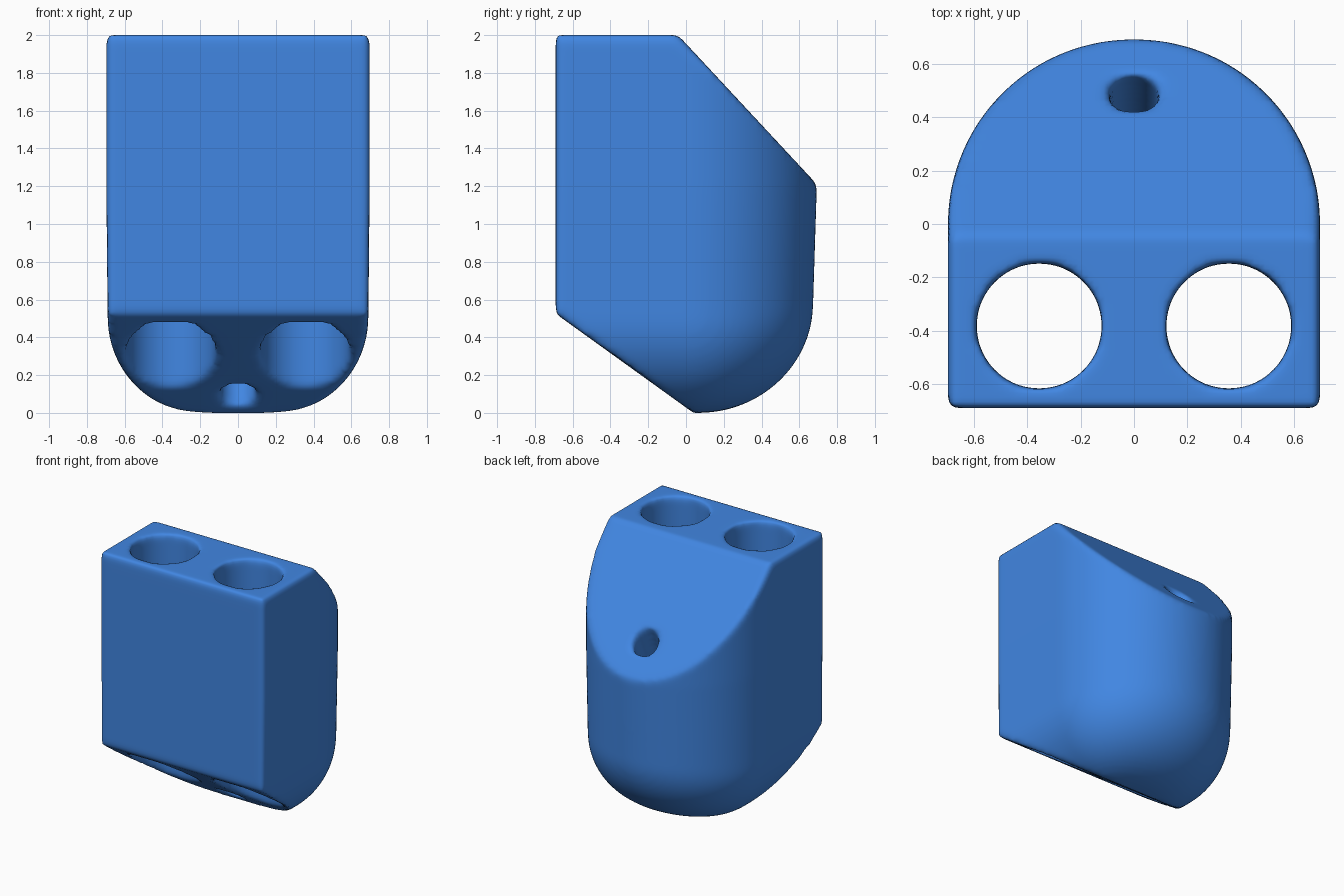
import bpy, bmesh, math
from mathutils import Vector

if "Cube" in bpy.data.objects:
    bpy.data.objects.remove(bpy.data.objects["Cube"])

blue = bpy.data.materials.new("blue")
blue.diffuse_color = (0.053, 0.24, 0.76, 1)
blue.use_nodes = True
blue.node_tree.nodes["Principled BSDF"].inputs["Base Color"].default_value = blue.diffuse_color


def ring(z):
    """D-shaped outline: round back, square front, tucked in near the bottom."""
    def tuck(r):
        t = max(0.0, 1 - max(z, 0) / r)
        return math.sqrt(1 - t * t)
    taper = min(max(z, 0) / 1.2, 1)
    a = 0.2 + 0.485 * tuck(0.5) + 0.012 * taper
    b = 0.07 + 0.585 * tuck(0.56) + 0.038 * taper
    n = 64
    pts = [(a * math.cos(math.pi * i / n), b * math.sin(math.pi * i / n), z)
           for i in range(n + 1)]
    return pts + [(-a, -0.69, z), (a, -0.69, z)]


# Block: stacked outlines, dense over the rounded bottom
levels = [0.56 * (1 - math.cos(math.pi / 2 * i / 20)) for i in range(21)] + [1.2, 2.0]
bm = bmesh.new()
rings = [[bm.verts.new(p) for p in ring(z)] for z in levels]
for lo, hi in zip(rings, rings[1:]):
    for i in range(len(lo)):
        j = (i + 1) % len(lo)
        bm.faces.new((lo[i], lo[j], hi[j], hi[i]))
bm.faces.new(rings[0][::-1])
bm.faces.new(rings[-1])

# Slanted cuts: upper back and lower front
for co, no in (((0, 0, 1.955), (0, 1.075, 1)), ((0, -0.655, 0.5), (0, -0.72, -1))):
    cut = bmesh.ops.bisect_plane(bm, geom=bm.verts[:] + bm.edges[:] + bm.faces[:],
                                 plane_co=co, plane_no=Vector(no).normalized(),
                                 clear_outer=True)
    edges = [e for e in cut["geom_cut"] if isinstance(e, bmesh.types.BMEdge)]
    bmesh.ops.edgeloop_fill(bm, edges=edges)
bmesh.ops.recalc_face_normals(bm, faces=bm.faces[:])
mesh = bpy.data.meshes.new("block")
bm.to_mesh(mesh)
bm.free()
block = bpy.data.objects.new("block", mesh)
bpy.context.collection.objects.link(block)
mesh.materials.append(blue)


def drill(start, end, radius):
    """Cut a round hole along the line from start to end."""
    start, end = Vector(start), Vector(end)
    axis = end - start
    bpy.ops.mesh.primitive_cylinder_add(vertices=64, radius=radius, depth=axis.length,
                                        location=(start + end) / 2,
                                        rotation=axis.to_track_quat('Z', 'Y').to_euler())
    cutter = bpy.context.object
    cutter.name = "hole_cutter"
    cutter.hide_render = True
    bpy.context.view_layer.objects.active = block
    mod = block.modifiers.new("hole", 'BOOLEAN')
    mod.operation = 'DIFFERENCE'
    mod.solver = 'EXACT'
    mod.object = cutter
    bpy.ops.object.modifier_apply(modifier=mod.name)
    bpy.data.objects.remove(cutter)


# Two wide upright holes and one narrow slanted channel
for side in (-1, 1):
    drill((side * 0.355, -0.382, -0.3), (side * 0.355, -0.382, 2.3), 0.235)
top, bottom = Vector((0, 0.49, 1.42)), Vector((0, -0.08, 0.09))
reach = (top - bottom) * 0.25
drill(bottom - reach, top + reach, 0.093)

# Soften every edge
remesh = block.modifiers.new("even_mesh", 'REMESH')
remesh.mode = 'VOXEL'
remesh.voxel_size = 0.02
soften = block.modifiers.new("soften", 'SMOOTH')
soften.factor = 0.5
soften.iterations = 10
bpy.ops.object.select_all(action='DESELECT')
block.select_set(True)
bpy.context.view_layer.objects.active = block
for name in ("even_mesh", "soften"):
    bpy.ops.object.modifier_apply(modifier=name)
bpy.ops.object.shade_smooth()
